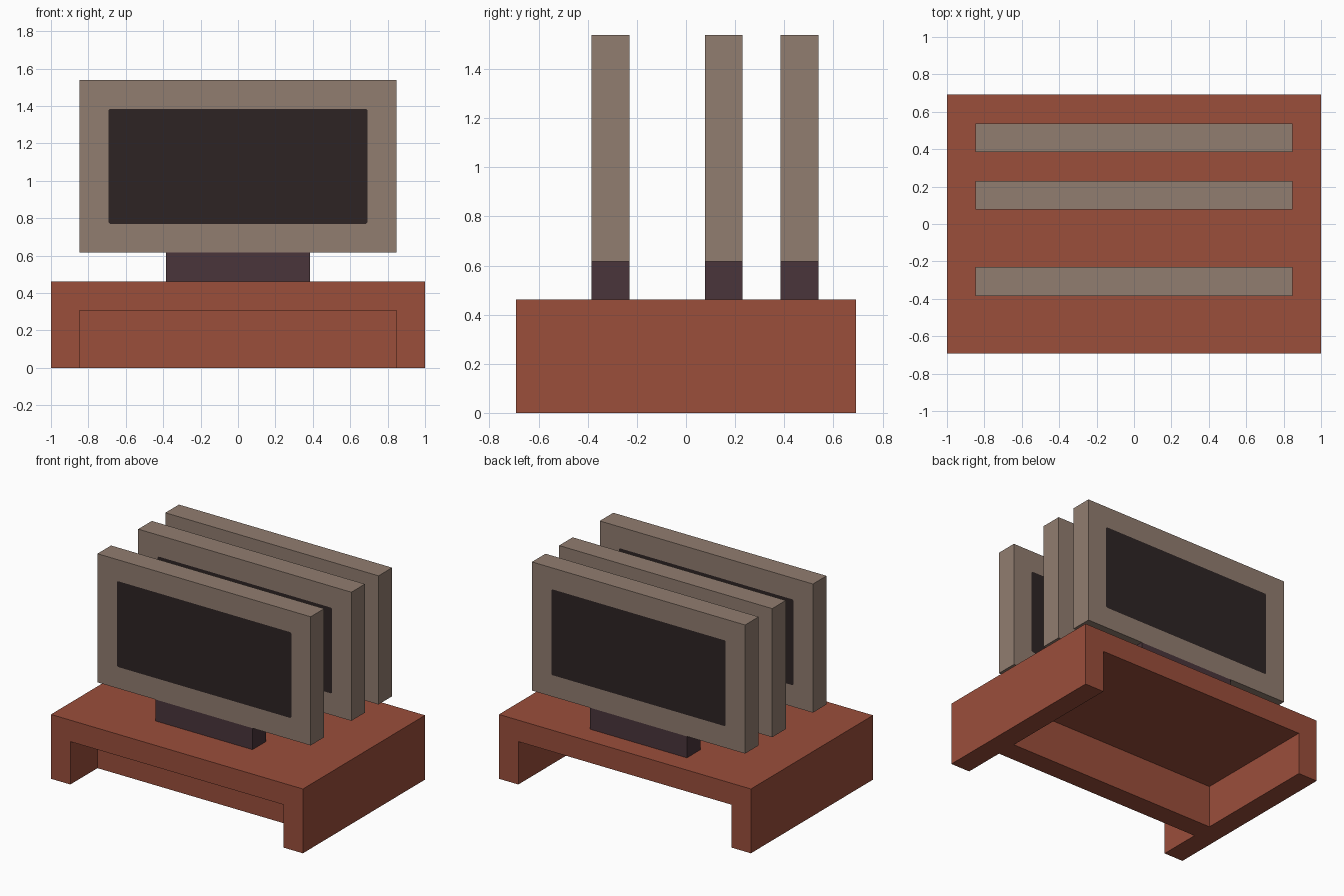
import bpy
import bmesh
from mathutils import Matrix

cube = bpy.data.objects.get("Cube")
if cube:
    bpy.data.objects.remove(cube, do_unlink=True)

U = 1 / 13  # grid unit: every part sits on this module


def material(name, srgb):
    linear = [((c / 255 + 0.055) / 1.055) ** 2.4 for c in srgb]
    mat = bpy.data.materials.new(name)
    mat.use_nodes = True
    mat.diffuse_color = (*linear, 1)
    bsdf = next(n for n in mat.node_tree.nodes if n.type == 'BSDF_PRINCIPLED')
    bsdf.inputs["Base Color"].default_value = (*linear, 1)
    bsdf.inputs["Roughness"].default_value = 0.8
    return mat


TERRACOTTA = material("terracotta", (155, 78, 59))
TAUPE = material("taupe", (145, 125, 112))
PLUM = material("dark_plum", (74, 53, 59))
NEAR_BLACK = material("near_black", (45, 36, 36))


def finish(name, bm, *mats):
    bmesh.ops.recalc_face_normals(bm, faces=bm.faces)
    mesh = bpy.data.meshes.new(name)
    bm.to_mesh(mesh)
    bm.free()
    for mat in mats:
        mesh.materials.append(mat)
    obj = bpy.data.objects.new(name, mesh)
    bpy.context.collection.objects.link(obj)
    return obj


def box_bmesh(x, y, z):
    """Box from (min, max) ranges given in grid units."""
    bm = bmesh.new()
    size = [(r[1] - r[0]) * U for r in (x, y, z)]
    centre = [(r[0] + r[1]) / 2 * U for r in (x, y, z)]
    bmesh.ops.create_cube(bm, size=1, matrix=Matrix.Translation(centre) @ Matrix.Diagonal((*size, 1)))
    return bm


# Base: arch-shaped profile extruded from front to back
profile = [(-13, 0), (-11, 0), (-11, 4), (11, 4), (11, 0), (13, 0), (13, 6), (-13, 6)]
bm = bmesh.new()
face = bm.faces.new([bm.verts.new((x * U, -9 * U, z * U)) for x, z in profile])
extruded = bmesh.ops.extrude_face_region(bm, geom=[face])["geom"]
bmesh.ops.translate(bm, vec=(0, 18 * U, 0),
                    verts=[v for v in extruded if isinstance(v, bmesh.types.BMVert)])
# the extrusion keeps the starting face as the front cap
finish("base", bm, TERRACOTTA)

# Cross wall between the legs, set back from the front
finish("base_cross_wall", box_bmesh((-11, 11), (-5, -3), (0, 4)), TERRACOTTA)


def panel(name, y):
    """Framed slab with a dark inset on its front and back."""
    bm = box_bmesh((-11, 11), y, (8, 20))
    bm.normal_update()
    faces = [f for f in bm.faces if abs(f.normal.y) > 0.9]
    bmesh.ops.inset_individual(bm, faces=faces, thickness=2 * U, use_even_offset=True)
    # nip the corners of the dark inset
    corners = list({v for f in faces for v in f.verts})
    bmesh.ops.bevel(bm, geom=corners, offset=0.008, segments=1, affect='VERTICES')
    # the dark faces are the ones centred on the slab's front and back
    mid = 14 * U
    for f in bm.faces:
        c = f.calc_center_median()
        dark = abs(f.normal.y) > 0.9 and abs(c.x) < 0.01 and abs(c.z - mid) < 0.01
        f.material_index = 1 if dark else 0
    finish(name, bm, TAUPE, NEAR_BLACK)


# Three upright panels, each on a short stand
for label, y in (("front", (-5, -3)), ("middle", (1, 3)), ("back", (5, 7))):
    finish(label + "_stand", box_bmesh((-5, 5), y, (6, 8)), PLUM)
    panel(label + "_panel", y)
